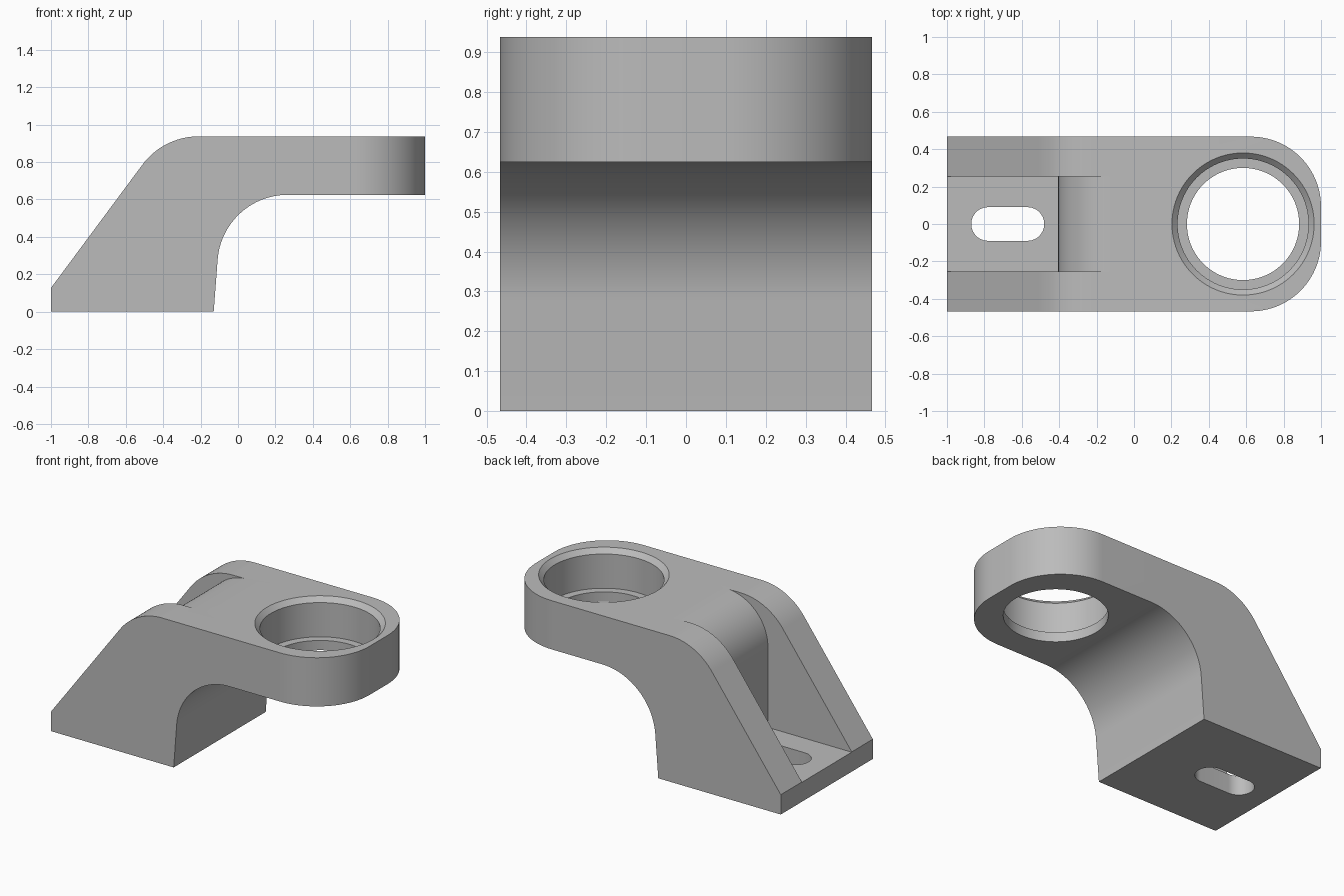
import bpy, bmesh, math

cube = bpy.data.objects.get("Cube")
if cube:
    bpy.data.objects.remove(cube, do_unlink=True)

grey = bpy.data.materials.new("machined grey")
grey.use_nodes = True
grey.diffuse_color = (0.5, 0.5, 0.5, 1)
grey.node_tree.nodes["Principled BSDF"].inputs["Base Color"].default_value = (0.5, 0.5, 0.5, 1)


def arc(cx, cy, r, start, end, n=24):
    angles = [math.radians(start + (end - start) * i / n) for i in range(n + 1)]
    return [(cx + r * math.cos(a), cy + r * math.sin(a)) for a in angles]


def finish(name, bm):
    bmesh.ops.recalc_face_normals(bm, faces=bm.faces)
    mesh = bpy.data.meshes.new(name)
    bm.to_mesh(mesh)
    bm.free()
    mesh.materials.append(grey)
    ob = bpy.data.objects.new(name, mesh)
    bpy.context.collection.objects.link(ob)
    return ob


def prism(name, outline, low, high, upright):
    """Extrude an outline along y (upright) or along z."""
    bm = bmesh.new()
    place = (lambda u, v: (u, low, v)) if upright else (lambda u, v: (u, v, low))
    face = bm.faces.new([bm.verts.new(place(u, v)) for u, v in outline])
    moved = bmesh.ops.extrude_face_region(bm, geom=[face])["geom"]
    step = (0, high - low, 0) if upright else (0, 0, high - low)
    bmesh.ops.translate(bm, vec=step, verts=[g for g in moved if isinstance(g, bmesh.types.BMVert)])
    return finish(name, bm)


def turned(name, cx, profile, n=96):
    """Closed solid of revolution about a vertical axis from (radius, z) pairs."""
    bm = bmesh.new()
    rings = []
    for r, z in profile:
        turn = [2 * math.pi * i / n for i in range(n)]
        rings.append([bm.verts.new((cx + r * math.cos(a), r * math.sin(a), z)) for a in turn])
    for a, b in zip(rings, rings[1:]):
        for i in range(n):
            j = (i + 1) % n
            bm.faces.new((a[i], a[j], b[j], b[i]))
    bm.faces.new(rings[0])
    bm.faces.new(rings[-1])
    return finish(name, bm)


TOP, UNDER, HALF = 0.9375, 0.625, 0.467

# Side profile: foot, hollow under the arm, arm, shoulder, slope
side = [(-1, 0), (-0.13, 0)]
side += arc(0.265, UNDER - 0.375, 0.375, 176, 90)
side += [(1.2, UNDER), (1.2, TOP)]
side += arc(-0.21, TOP - 0.375, 0.375, 90, 143.6)
side += [(-1, 0.127)]
bracket = prism("bracket", side, -0.6, 0.6, True)

# Plan outline with rounded arm corners
plan = [(-1.2, -HALF)] + arc(0.625, 0.375 - HALF, 0.375, -90, 0)
plan += arc(0.625, HALF - 0.375, 0.375, 0, 90) + [(-1.2, HALF)]
plan_block = prism("plan_block", plan, -0.2, 1.2, False)

# Pocket between the two side ribs
pocket = [(-1.2, 0.125), (-0.405, 0.125)] + arc(-0.105, TOP - 0.299, 0.3, 180, 90)
pocket += [(-0.105, 1.2), (-1.2, 1.2)]
pocket_cutter = prism("pocket_cutter", pocket, -0.253, 0.253, True)

# Bolt slot in the foot
slot = arc(-0.57, 0, 0.09, -90, 90) + arc(-0.78, 0, 0.09, 90, 270)
slot_cutter = prism("slot_cutter", slot, -0.1, 0.3, False)

# Stepped bore with a chamfered mouth
bore_cutter = turned("bore_cutter", 0.583, [
    (0.3, 0.5), (0.3, 0.6875), (0.35, 0.6875), (0.35, TOP - 0.03), (0.38, TOP), (0.38, 1.1)])

cutters = [plan_block, pocket_cutter, slot_cutter, bore_cutter]
for cutter in cutters:
    mod = bracket.modifiers.new(cutter.name, 'BOOLEAN')
    mod.operation = 'INTERSECT' if cutter is plan_block else 'DIFFERENCE'
    mod.solver = 'EXACT'
    mod.object = cutter

# Bake the cuts and remove the cutters
graph = bpy.context.evaluated_depsgraph_get()
graph.update()
bracket_mesh = bpy.data.meshes.new_from_object(bracket.evaluated_get(graph))
bracket.modifiers.clear()
bracket.data = bracket_mesh
bracket_mesh.materials.clear()
bracket_mesh.materials.append(grey)
for poly in bracket_mesh.polygons:
    poly.material_index = 0
for cutter in cutters:
    bpy.data.objects.remove(cutter, do_unlink=True)

bpy.ops.object.select_all(action='DESELECT')
bracket.select_set(True)
bpy.context.view_layer.objects.active = bracket
bpy.ops.object.shade_smooth_by_angle(angle=math.radians(25))
